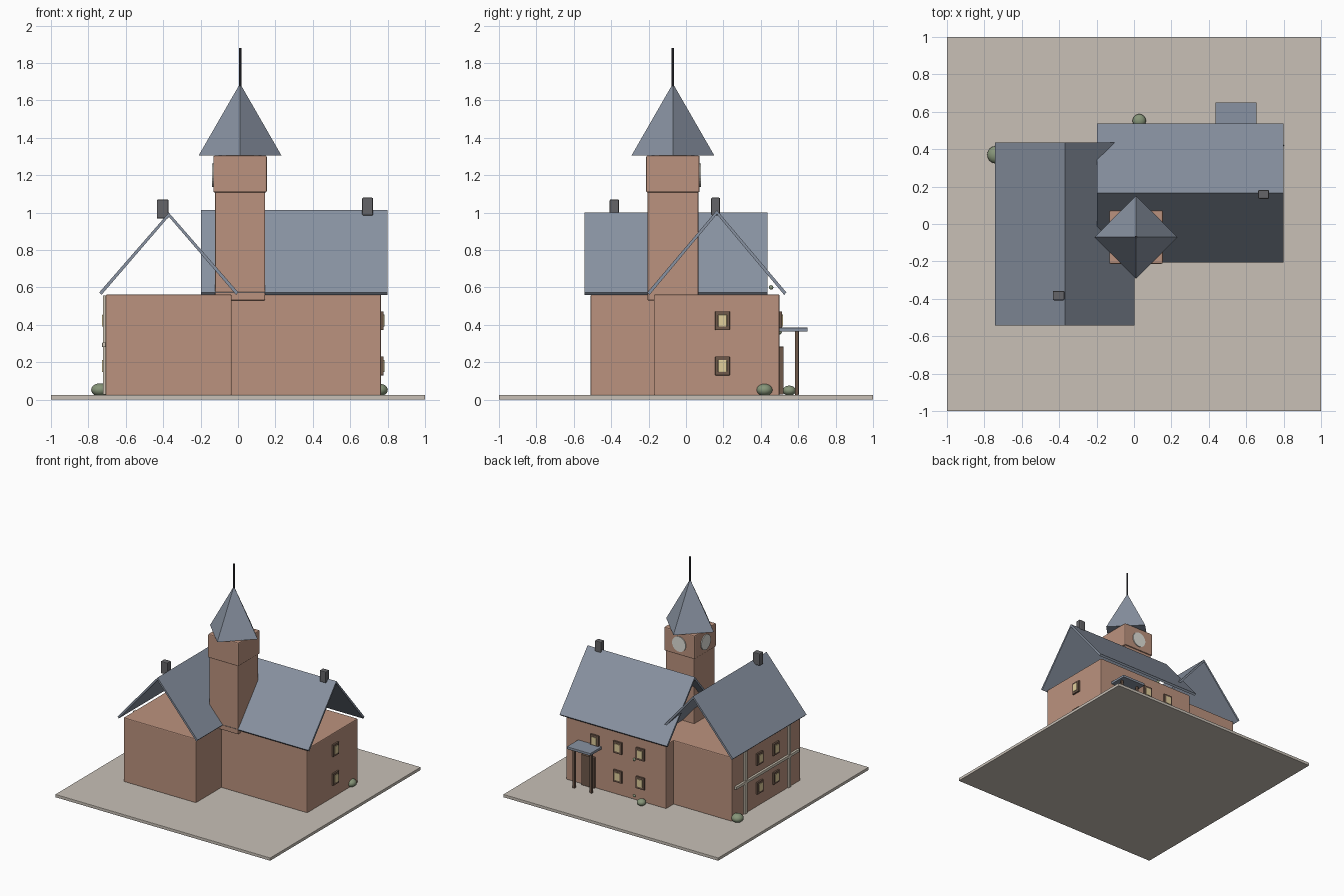
import bpy, bmesh, math
from mathutils import Matrix

if "Cube" in bpy.data.objects:
    bpy.data.objects.remove(bpy.data.objects["Cube"])


def material(name, rgb):
    m = bpy.data.materials.new(name)
    m.diffuse_color = (*rgb, 1)
    m.use_nodes = True
    m.node_tree.nodes["Principled BSDF"].inputs["Base Color"].default_value = m.diffuse_color
    return m


BRICK = material("brick", (0.50, 0.29, 0.21))
SLATE = material("slate", (0.25, 0.29, 0.36))
PAVING = material("paving", (0.58, 0.53, 0.47))
STONE = material("chimney_stone", (0.13, 0.13, 0.14))
FRAME = material("dark_wood", (0.16, 0.10, 0.07))
GLASS = material("lit_glass", (0.75, 0.62, 0.33))
TIMBER = material("pale_timber", (0.62, 0.56, 0.46))
DIAL = material("dial", (0.75, 0.75, 0.70))
LEAF = material("leaf", (0.24, 0.30, 0.19))
IRON = material("iron", (0.04, 0.04, 0.05))


def finish(bm, name, mat, bevel=0.0):
    bmesh.ops.recalc_face_normals(bm, faces=bm.faces[:])
    me = bpy.data.meshes.new(name)
    bm.to_mesh(me)
    bm.free()
    ob = bpy.data.objects.new(name, me)
    bpy.context.collection.objects.link(ob)
    me.materials.append(mat)
    if bevel:
        mod = ob.modifiers.new("soft_edges", 'BEVEL')
        mod.width, mod.segments = bevel, 2
    return ob


def box(name, mat, x, y, z, bevel=0.003):
    """Box from (min, max) pairs."""
    bm = bmesh.new()
    bmesh.ops.create_cube(bm, size=1)
    for v in bm.verts:
        v.co = [(a + b) / 2 + c * (b - a) for (a, b), c in zip((x, y, z), v.co)]
    return finish(bm, name, mat, bevel)


def cone(name, mat, loc, r1, r2, depth, sides, rot=Matrix()):
    bm = bmesh.new()
    bmesh.ops.create_cone(bm, cap_ends=True, segments=sides, radius1=r1, radius2=r2,
                          depth=depth, matrix=Matrix.Translation(loc) @ rot)
    return finish(bm, name, mat)


def ball(name, loc, r, squash=0.75):
    bm = bmesh.new()
    bmesh.ops.create_uvsphere(bm, u_segments=16, v_segments=10, radius=r)
    for f in bm.faces:
        f.smooth = True
    bmesh.ops.transform(bm, verts=bm.verts,
                        matrix=Matrix.Translation(loc) @ Matrix.Diagonal((1, 1, squash, 1)))
    return finish(bm, name, LEAF)


def gable_roof(name, centre, ridge, length, along_y):
    """Thin chevron profile extruded along the ridge; gables stay open."""
    profile = [(-0.372, 0.573), (0, ridge), (0.372, 0.573),
               (0.36, 0.56), (0, ridge - 0.022), (-0.36, 0.56)]
    bm = bmesh.new()
    ends = []
    for t in length:
        ends.append([bm.verts.new((centre + a, t, z) if along_y else (t, centre + a, z))
                     for a, z in profile])
    a, b = ends
    for end in ends:
        bm.faces.new((end[0], end[1], end[4], end[5]))
        bm.faces.new((end[1], end[2], end[3], end[4]))
    for i in range(6):
        j = (i + 1) % 6
        bm.faces.new((a[i], a[j], b[j], b[i]))
    return finish(bm, name, SLATE)


def wall_box(name, mat, wall, u, z, hw, hh, depth):
    """Box fixed on a wall: wall = (axis, position, outward sign)."""
    axis, p, s = wall
    out = tuple(sorted((p - s * 0.005, p + s * depth)))
    side = (u - hw, u + hw)
    x, y = (out, side) if axis == 'x' else (side, out)
    return box(name, mat, x, y, (z - hh, z + hh), 0.002)


# Ground and the two wings
box("ground_plate", PAVING, (-1, 1), (-1, 1), (0, 0.025))
box("left_wing_walls", BRICK, (-0.708, -0.034), (-0.51, 0.40), (0.02, 0.562), 0.007)
box("right_wing_walls", BRICK, (-0.165, 0.765), (-0.172, 0.50), (0.02, 0.562), 0.007)
gable_roof("left_wing_roof", -0.37, 1.0, (-0.542, 0.435), True)
gable_roof("right_wing_roof", 0.165, 1.013, (-0.198, 0.80), False)

# Chimneys
box("left_chimney", STONE, (-0.434, -0.372), (-0.408, -0.358), (0.968, 1.07), 0.006)
box("right_chimney", STONE, (0.664, 0.722), (0.135, 0.182), (0.985, 1.08), 0.006)

# Tower
tx, ty = 0.011, -0.07
box("tower_shaft", BRICK, (tx - 0.134, tx + 0.134), (ty - 0.136, ty + 0.136), (0.53, 1.11), 0.006)
box("tower_belfry", BRICK, (tx - 0.143, tx + 0.143), (ty - 0.143, ty + 0.143), (1.107, 1.305), 0.008)
cone("tower_roof", SLATE, (tx, ty, 1.497), 0.222, 0, 0.386, 4)
cone("spire", IRON, (tx, ty, 1.775), 0.007, 0.007, 0.21, 10)
cone("back_clock_dial", DIAL, (tx, ty + 0.143, 1.2), 0.063, 0.063, 0.014, 24,
     Matrix.Rotation(math.pi / 2, 4, 'X'))
cone("left_clock_dial", DIAL, (tx - 0.143, ty, 1.2), 0.063, 0.063, 0.014, 24,
     Matrix.Rotation(math.pi / 2, 4, 'Y'))

# Windows on the back, right and left walls
RIGHT, BACK, LEFT = ('x', 0.765, 1), ('y', 0.50, 1), ('x', -0.708, -1)
spots = [(RIGHT, 0.195, z) for z in (0.18, 0.422)]
spots += [(BACK, x, z) for x in (0.07, 0.28) for z in (0.18, 0.422)] + [(BACK, 0.495, 0.422)]
spots += [(LEFT, y, z) for y in (0.04, -0.175) for z in (0.18, 0.422)]
for i, (wall, u, z) in enumerate(spots):
    wall_box(f"window_frame_{i}", FRAME, wall, u, z, 0.039, 0.05, 0.014)
    wall_box(f"window_pane_{i}", GLASS, wall, u, z, 0.023, 0.032, 0.019)

# Timber framing on the left wall
for i, y in enumerate((0.23, -0.35)):
    wall_box(f"timber_post_{i}", TIMBER, LEFT, y, 0.293, 0.015, 0.265, 0.014)
wall_box("timber_rail", TIMBER, LEFT, -0.055, 0.293, 0.42, 0.012, 0.018)

# Back porch
wall_box("door", FRAME, BACK, 0.55, 0.155, 0.06, 0.128, 0.022)
box("porch_roof", SLATE, (0.435, 0.655), (0.497, 0.65), (0.364, 0.385))
for i, x in enumerate((0.465, 0.625)):
    box(f"porch_post_{i}", FRAME, (x - 0.01, x + 0.01), (0.583, 0.603), (0.025, 0.368))

# Bushes and stray ivy tufts
ball("left_bush", (-0.738, 0.37, 0.052), 0.047)
ball("right_bush", (0.757, 0.42, 0.052), 0.044)
ball("back_bush", (0.028, 0.552, 0.048), 0.036)
for i, p in enumerate(((0.13, 0.5, 0.36), (0.13, 0.5, 0.055), (0.13, 0.455, 0.6))):
    ball(f"ivy_tuft_{i}", p, 0.012, 1)
